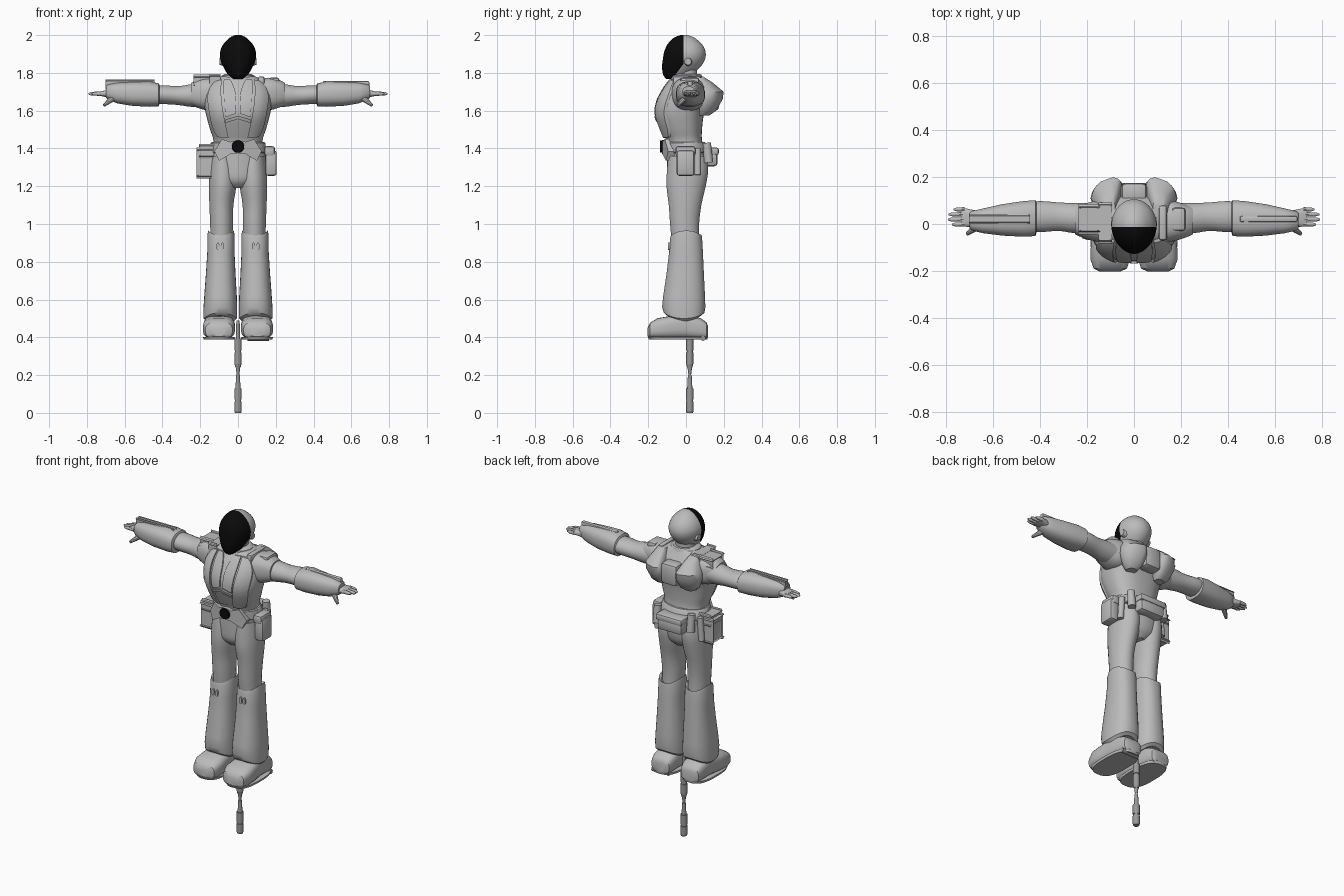
import bpy, bmesh, math
from mathutils import Vector
from mathutils.bvhtree import BVHTree

def mat(name, c):
    m = bpy.data.materials.new(name)
    m.diffuse_color = (c[0], c[1], c[2], 1)
    return m

GREY = mat("suit grey", (0.5, 0.5, 0.5))
DARK = mat("metal grey", (0.32, 0.32, 0.32))
BLACK = mat("visor black", (0.003, 0.003, 0.003))

def finish(name, bm, m=GREY):
    bmesh.ops.recalc_face_normals(bm, faces=bm.faces)
    me = bpy.data.meshes.new(name)
    bm.to_mesh(me)
    bm.free()
    ob = bpy.data.objects.new(name, me)
    bpy.context.collection.objects.link(ob)
    me.materials.append(m)
    return ob

def smooth_rings(rings, sub):
    out = []
    for i in range(len(rings) - 1):
        p = [rings[max(0, min(len(rings) - 1, i + k))] for k in (-1, 0, 1, 2)]
        for s in range(sub):
            t = s / sub
            out.append([0.5 * (2 * b + (c - a) * t + (2 * a - 5 * b + 4 * c - d) * t * t
                        + (3 * b - a - 3 * c + d) * t ** 3) for a, b, c, d in zip(*p)])
    return out + [list(rings[-1])]

def loft(name, axis, rings, n=24, p=2.0, sub=1, sx=1, m=GREY, warp=None):
    """Rings are (position on axis, a low, a high, b low, b high)."""
    bm = bmesh.new()
    loops = []
    for t, a0, a1, b0, b1 in smooth_rings(rings, sub):
        loop = []
        for i in range(n):
            th = 2 * math.pi * (i + 0.5) / n
            c, s = math.cos(th), math.sin(th)
            a = (a0 + a1) / 2 + (a1 - a0) / 2 * math.copysign(abs(c) ** (2 / p), c)
            b = (b0 + b1) / 2 + (b1 - b0) / 2 * math.copysign(abs(s) ** (2 / p), s)
            v = {"z": (a, b, t), "x": (t, a, b), "y": (a, t, b)}[axis]
            if warp:
                v = warp(Vector(v), c, s)
            loop.append(bm.verts.new((v[0] * sx, v[1], v[2])))
        loops.append(loop)
    for l0, l1 in zip(loops, loops[1:]):
        for i in range(n):
            bm.faces.new((l0[i], l0[(i + 1) % n], l1[(i + 1) % n], l1[i]))
    bm.faces.new(loops[0])
    bm.faces.new(loops[-1])
    return finish(name, bm, m)

def box(name, x0, x1, y0, y1, z0, z1, bev=0.01, sx=1, m=GREY):
    bm = bmesh.new()
    bmesh.ops.create_cube(bm, size=1)
    for v in bm.verts:
        v.co = Vector((sx * ((x0 + x1) / 2 + v.co.x * (x1 - x0)),
                       (y0 + y1) / 2 + v.co.y * (y1 - y0), (z0 + z1) / 2 + v.co.z * (z1 - z0)))
    bmesh.ops.bevel(bm, geom=bm.edges[:], offset=bev, segments=2, profile=0.5, affect='EDGES')
    return finish(name, bm, m)

def rod(name, p0, p1, r0, r1, n=12, m=GREY, sx=1):
    p0, p1 = (Vector((p[0] * sx, p[1], p[2])) for p in (p0, p1))
    d = p1 - p0
    bm = bmesh.new()
    bmesh.ops.create_cone(bm, cap_ends=True, segments=n, radius1=r0, radius2=r1, depth=d.length)
    q = d.to_track_quat('Z', 'Y')
    for v in bm.verts:
        v.co = q @ v.co + (p0 + p1) / 2
    return finish(name, bm, m)

# torso
torso = loft("torso", "z", [
    (1.36, -.135, .135, -.09, .10), (1.44, -.13, .13, -.105, .085), (1.50, -.148, .148, -.13, .085),
    (1.58, -.17, .17, -.158, .095), (1.65, -.18, .18, -.15, .12), (1.71, -.175, .175, -.12, .12),
    (1.76, -.135, .135, -.085, .09), (1.785, -.08, .08, -.065, .075)], n=40, p=2.5, sub=4)
tree = BVHTree.FromPolygons([v.co for v in torso.data.vertices], [f.vertices[:] for f in torso.data.polygons])

def drape(name, rows, thick, sx=1, side=-1, cols=4):
    """Plate laid on the torso; each row is (x0, z0, x1, z1)."""
    bm = bmesh.new()
    grid = []
    for x0, z0, x1, z1 in smooth_rings(rows, 3):
        layers = ([], [])
        for i in range(cols + 1):
            t = i / cols
            x, z = x0 + (x1 - x0) * t, z0 + (z1 - z0) * t
            hit = tree.ray_cast(Vector((x, side, z)), Vector((0, -side, 0)))[0]
            y = hit.y if hit else 0.0
            layers[0].append(bm.verts.new((sx * x, y + side * thick, z)))
            layers[1].append(bm.verts.new((sx * x, y - side * 0.01, z)))
        grid.append(layers[0] + layers[1][::-1])
    k = len(grid[0])
    for g0, g1 in zip(grid, grid[1:]):
        for i in range(k):
            bm.faces.new((g0[i], g0[(i + 1) % k], g1[(i + 1) % k], g1[i]))
    bm.faces.new(grid[0])
    bm.faces.new(grid[-1])
    return finish(name, bm)

# head: helmet with black face visor, split along two cut planes
head = loft("helmet", "z", [
    (2.0, -.016, .016, -.03, .01), (1.985, -.046, .046, -.066, .046), (1.95, -.079, .079, -.099, .086),
    (1.91, -.095, .095, -.116, .104), (1.87, -.093, .093, -.123, .10), (1.83, -.077, .077, -.127, .075),
    (1.79, -.052, .052, -.121, .025), (1.768, -.025, .025, -.105, -.04)], n=48, sub=4)
bm = bmesh.new()
bm.from_mesh(head.data)
for co, no in (((0, -.012, 0), (0, 1, 0)), ((0, -.012, 1.85), (0, 1, -.75))):
    bmesh.ops.bisect_plane(bm, geom=bm.verts[:] + bm.edges[:] + bm.faces[:], plane_co=co, plane_no=no)
for f in bm.faces:
    c = f.calc_center_median()
    f.material_index = int(c.y < -.012 - max(0, 1.85 - c.z) * -.0 and c.y < -.012 + (c.z - 1.85) * .75)\
        if c.z < 1.85 else int(c.y < -.012)
bm.to_mesh(head.data)
bm.free()
head.data.materials.append(BLACK)

# neck and collar
loft("neck", "z", [(1.74, -.06, .06, -.055, .06), (1.85, -.055, .055, -.05, .06)])
loft("collar", "z", [(1.75, -.10, .10, -.085, .085), (1.785, -.088, .088, -.08, .08), (1.795, -.07, .07, -.065, .075)])
box("back_spine_unit", -.055, .055, .09, .175, 1.60, 1.73, .02)

# hips, belt, buckle, rear pouch
loft("hips", "z", [(1.19, -.05, .05, -.06, .07), (1.23, -.13, .13, -.095, .105), (1.30, -.15, .15, -.10, .118),
                   (1.37, -.145, .145, -.10, .11), (1.44, -.128, .128, -.10, .085)], n=32, sub=3)
loft("belt", "z", [(1.375, -.15, .15, -.108, .115), (1.38, -.153, .153, -.112, .118),
                   (1.43, -.145, .145, -.115, .105), (1.435, -.14, .14, -.11, .10)], n=32)
bm = bmesh.new()
half = [(.0, 1.375), (.04, 1.37), (.10, 1.335), (.125, 1.385), (.085, 1.45), (.04, 1.435), (.0, 1.445)]
for sx in (1, -1):
    fr = [bm.verts.new((sx * x, -.128 + 2.2 * x * x, z)) for x, z in half]
    bk = [bm.verts.new((sx * x, -.09 + 2.2 * x * x, z)) for x, z in half]
    bm.faces.new(fr)
    bm.faces.new(bk)
    for i in range(6):
        bm.faces.new((fr[i], fr[i + 1], bk[i + 1], bk[i]))
bmesh.ops.remove_doubles(bm, verts=bm.verts, dist=1e-5)
finish("belt_plate", bm)
rod("buckle", (0, -.12, 1.41), (0, -.137, 1.41), .034, .031, 24, BLACK)
box("rear_pouch", -.085, .085, .08, .168, 1.305, 1.39, .02)
box("rear_pouch_flap", -.09, .09, .08, .174, 1.365, 1.405, .012)

for sx in (1, -1):
    L = dict(sx=sx)
    # vest: lapel, chest panel, belly bands
    drape("vest_lapel", [(.085, 1.765, .125, 1.755), (.09, 1.70, .158, 1.70), (.08, 1.60, .158, 1.62),
                         (.06, 1.50, .135, 1.51), (.05, 1.455, .11, 1.46)], .014, sx)
    drape("chest_panel", [(.04, 1.765, .075, 1.765), (.014, 1.70, .078, 1.70), (.01, 1.585, .066, 1.565)], .009, sx)
    drape("belly_band", [(0, 1.573, .066, 1.553), (0, 1.555, .066, 1.535)], .012, sx)
    drape("belly_panel", [(0, 1.545, .062, 1.525), (0, 1.46, .045, 1.455)], .005, sx)
    # shoulder pad, back blade, strap on top
    loft("shoulder_pad", "x", [(.11, -.08, .10, 1.61, 1.765), (.16, -.075, .10, 1.60, 1.775),
                               (.215, -.06, .085, 1.615, 1.765), (.25, -.045, .075, 1.63, 1.745)], p=2.5, sub=2, sx=sx)
    box("shoulder_strap", .105, .14, -.07, .08, 1.72, 1.782, .012, sx)
    box("shoulder_crest", .16, .22, -.03, .07, 1.735, 1.776, .015, sx)
    loft("back_blade", "z", [(1.575, .07, .13, .07, .125), (1.60, .055, .16, .07, .16), (1.66, .045, .185, .07, .195),
                             (1.70, .05, .18, .06, .20), (1.75, .07, .15, .04, .14), (1.775, .08, .14, .02, .10)],
         n=16, p=3.5, sx=sx,
         warp=lambda v, c, s: Vector((v.x, v.y - max(0, v.x - .11) * .6 * (s > 0), v.z)))
    # ear piece on helmet
    rod("ear_piece", (.07, .01, 1.86), (.097, .01, 1.86), .025, .018, 16, GREY, sx)
    # arm and gauntlet
    loft("upper_arm", "x", [(.15, -.045, .09, 1.615, 1.75), (.25, -.04, .09, 1.62, 1.74), (.32, -.03, .092, 1.63, 1.73),
                            (.40, -.035, .098, 1.635, 1.735), (.47, -.03, .09, 1.64, 1.73)], sub=3, sx=sx)
    loft("gauntlet", "x", [(.415, -.04, .095, 1.64, 1.735), (.42, -.052, .102, 1.622, 1.745),
                           (.47, -.055, .098, 1.62, 1.755), (.56, -.05, .085, 1.625, 1.752),
                           (.64, -.04, .067, 1.638, 1.748), (.69, -.028, .055, 1.66, 1.738),
                           (.70, -.018, .045, 1.67, 1.728)], n=20, p=2.5, sx=sx)
    box("gauntlet_ridge", .45, .695, .008, .034, 1.72, 1.757, .007, sx)
    # hand
    loft("palm", "x", [(.64, -.015, .05, 1.665, 1.715), (.69, -.014, .062, 1.67, 1.71), (.735, -.01, .07, 1.68, 1.70)],
         n=16, p=3, sub=2, sx=sx)
    for y, tip in ((-.002, .775), (.019, .792), (.041, .788), (.062, .768)):
        loft("finger", "x", [(.72, y - .01, y + .01, 1.678, 1.703), (tip - .015, y - .009, y + .009, 1.68, 1.699),
                             (tip, y - .004, y + .004, 1.685, 1.693)], n=10, sx=sx)
    rod("thumb", (.65, .0, 1.675), (.71, -.042, 1.628), .02, .008, 10, GREY, sx)
    # side pouch and canisters
    box("side_pouch", .145, .205, -.05, .045, 1.255, 1.39, .014, sx)
    box("side_pouch_flap", .14, .195, -.055, .05, 1.36, 1.412, .012, sx)
    rod("side_canister", (.15, .062, 1.26), (.14, .062, 1.40), .018, .018, 12, GREY, sx)
    rod("rear_canister", (.115, .12, 1.325), (.115, .11, 1.43), .024, .022, 12, GREY, sx)
    # thigh
    loft("thigh", "z", [(1.36, .02, .145, -.095, .11), (1.28, .004, .154, -.102, .118), (1.20, .008, .155, -.104, .105),
                        (1.10, .024, .152, -.092, .082), (1.0, .026, .148, -.085, .07), (.90, .03, .145, -.075, .07)],
         sub=3, **L)
    # flared lower leg: top and hem are raised or dropped around the leg
    loft("lower_leg", "z", [(.945, .035, .145, -.07, .07), (.955, .022, .158, -.08, .083), (.935, .018, .162, -.085, .086),
                            (.85, .018, .163, -.09, .09), (.74, .013, .17, -.103, .095), (.62, .006, .179, -.121, .101),
                            (.56, .004, .183, -.127, .103), (.515, .005, .183, -.118, .098), (.50, .02, .168, -.10, .08)],
         n=32, p=2.3, sx=sx, warp=lambda v, c, s: Vector((v.x, v.y, v.z + (
             .025 * (c * c - .6) if v.z > .9 else -.03 * (c * c - .5) if v.z < .53 else 0))))
    for x in (.082, .106):
        loft("shin_stud", "y", [(-.095, x - .009, x + .009, .862, .902), (-.07, x - .009, x + .009, .862, .902)], n=14, **L)
    # foot
    loft("shoe", "y", [(-.203, .06, .145, .405, .45), (-.19, .03, .172, .395, .478), (-.15, .016, .186, .392, .502),
                       (-.09, .016, .184, .392, .512), (0, .03, .17, .392, .53), (.08, .03, .168, .392, .50),
                       (.108, .04, .16, .392, .48), (.116, .055, .145, .40, .46)], n=24, p=3.2, **L)
    loft("sole", "z", [(.388, .02, .182, -.196, .114), (.402, .016, .186, -.203, .117)], n=28, p=2.8, **L)

# staff below the feet, and a short grip lying by the heel
for z0, z1, r0, r1 in ((0, .01, .017, .02), (.01, .06, .02, .02), (.06, .07, .017, .017), (.07, .13, .02, .02),
                       (.13, .20, .014, .01), (.20, .24, .007, .012), (.24, .26, .014, .019),
                       (.26, .32, .019, .019), (.32, .33, .016, .016), (.33, .395, .019, .019), (.395, .49, .012, .009)):
    rod("staff_section", (0, .02, z0), (0, .02, z1), r0, r1, 14, DARK)
rod("heel_grip", (.05, .09, .395), (.165, .09, .395), .014, .014, 12, DARK)

# smooth shading with sharp creases kept
for ob in bpy.context.scene.objects:
    ob.select_set(True)
    bpy.context.view_layer.objects.active = ob
bpy.ops.object.shade_smooth_by_angle(angle=math.radians(35))
